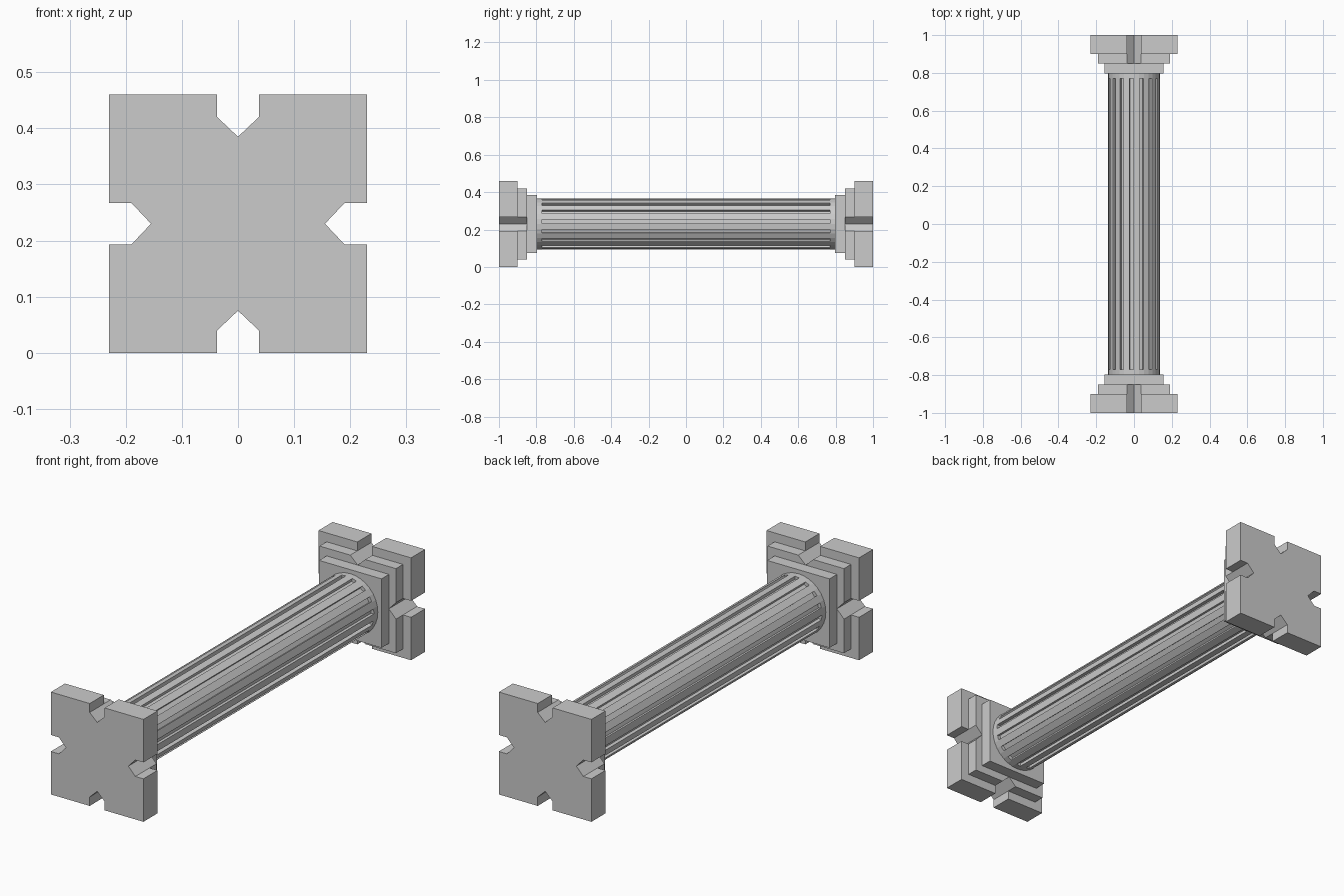
import bpy, bmesh, math
from mathutils import Vector

if "Cube" in bpy.data.objects:
    bpy.data.objects.remove(bpy.data.objects["Cube"])

CZ = 0.23        # height of the column axis
NOTCH = 0.037    # half width of the notches
TIP = 0.155      # distance from axis to the notch tip


def finish(bm, name):
    bmesh.ops.recalc_face_normals(bm, faces=bm.faces[:])
    mesh = bpy.data.meshes.new(name)
    bm.to_mesh(mesh)
    bm.free()
    obj = bpy.data.objects.new(name, mesh)
    bpy.context.collection.objects.link(obj)
    return obj


def slab(name, half, y0, y1, side):
    """Square slab extruded along y; 'side' is one edge of the square, repeated 4x."""
    bm = bmesh.new()
    verts = []
    for k in range(4):
        c, s = round(math.cos(k * math.pi / 2)), round(math.sin(k * math.pi / 2))
        for x, z in [(half, half)] + side:
            verts.append(bm.verts.new((x * c - z * s, y0, x * s + z * c + CZ)))
    face = bm.faces.new(verts)
    ext = bmesh.ops.extrude_face_region(bm, geom=[face])["geom"]
    moved = [g for g in ext if isinstance(g, bmesh.types.BMVert)]
    bmesh.ops.translate(bm, verts=moved, vec=(0, y1 - y0, 0))
    return finish(bm, name)


# Stepped ends: notched plinth, notched middle step, plain collar
vee = [(NOTCH, 0.19), (0, TIP), (-NOTCH, 0.19)]
for label, d in (("front", -1), ("back", 1)):
    slab(label + "_plinth", 0.23, d * 0.9, d * 1.0,
         [(NOTCH, 0.23)] + vee + [(-NOTCH, 0.23)])
    slab(label + "_middle_step", 0.19, d * 0.85, d * 0.9, vee)
    slab(label + "_collar", 0.155, d * 0.797, d * 0.85, [])

# Shaft: 32-sided cylinder, every other side sunk into a flute
R, SIDES, HALF, FLUTE = 0.137, 32, 0.80, 0.77
bm = bmesh.new()
rings = []
for y in (-HALF, HALF):
    rings.append([bm.verts.new((R * math.cos(a), y, R * math.sin(a) + CZ))
                  for a in (2 * math.pi * i / SIDES for i in range(SIDES))])
    bm.faces.new(rings[-1])
flutes = []
for i in range(SIDES):
    j = (i + 1) % SIDES
    f = bm.faces.new((rings[0][i], rings[0][j], rings[1][j], rings[1][i]))
    if i % 2 == 0:
        flutes.append(f)
bmesh.ops.recalc_face_normals(bm, faces=bm.faces[:])
bmesh.ops.inset_individual(bm, faces=flutes, thickness=0.004)
for f in flutes:
    for v in f.verts:
        v.co.y = math.copysign(FLUTE, v.co.y)
for f in flutes:
    inward = -f.normal.copy()
    new = bmesh.ops.extrude_discrete_faces(bm, faces=[f])["faces"][0]
    bmesh.ops.translate(bm, verts=new.verts[:], vec=inward * 0.015)
finish(bm, "fluted_shaft")
